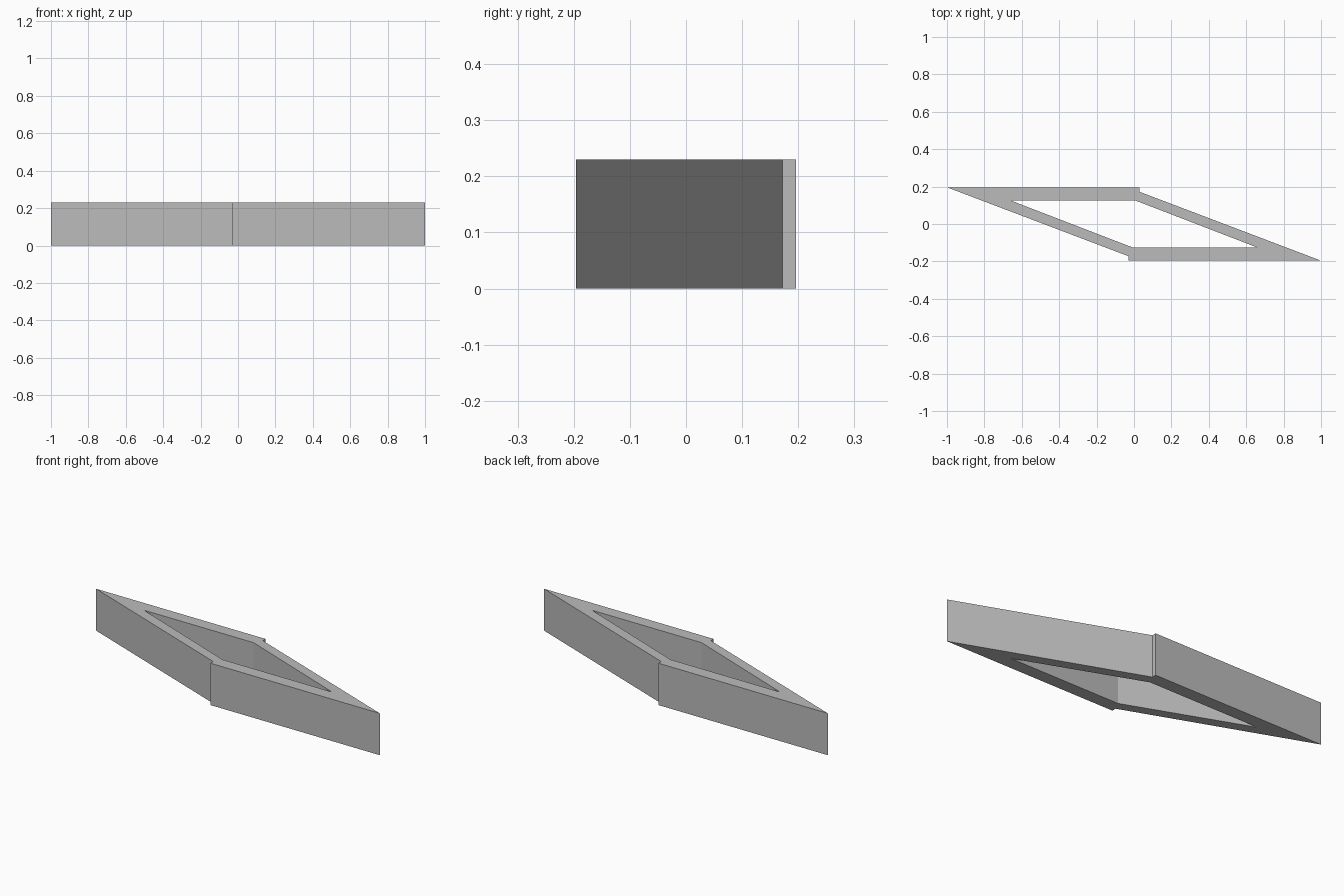
import bpy
import bmesh

cube = bpy.data.objects.get("Cube")
if cube:
    bpy.data.objects.remove(cube, do_unlink=True)

HEIGHT = 0.23

# Half of each outline; the other half is the same turned by 180 degrees
OUTER_HALF = [(-1.0, 0.196), (0.03, 0.196), (0.03, 0.172)]
INNER_HALF = [(-0.66, 0.126), (0.006, 0.126)]


def full_loop(half):
    return half + [(-x, -y) for x, y in half]


def add_outline(bm, points):
    verts = [bm.verts.new((x, y, 0)) for x, y in points]
    return [bm.edges.new((a, b)) for a, b in zip(verts, verts[1:] + verts[:1])]


# Plain grey finish
grey = bpy.data.materials.new("Grey")
grey.use_nodes = True
colour = (0.5, 0.5, 0.5, 1)
grey.diffuse_color = colour
grey.node_tree.nodes["Principled BSDF"].inputs["Base Color"].default_value = colour

# Flat ring between the two outlines, raised into an open frame
bm = bmesh.new()
edges = add_outline(bm, full_loop(OUTER_HALF)) + add_outline(bm, full_loop(INNER_HALF))
bmesh.ops.triangle_fill(bm, edges=edges, use_beauty=True)
raised = bmesh.ops.extrude_face_region(bm, geom=bm.faces[:], use_keep_orig=True)
top = [g for g in raised["geom"] if isinstance(g, bmesh.types.BMVert)]
bmesh.ops.translate(bm, verts=top, vec=(0, 0, HEIGHT))
bmesh.ops.recalc_face_normals(bm, faces=bm.faces[:])

mesh = bpy.data.meshes.new("slanted_frame")
bm.to_mesh(mesh)
bm.free()
mesh.materials.append(grey)
frame = bpy.data.objects.new("slanted_frame", mesh)
bpy.context.collection.objects.link(frame)
